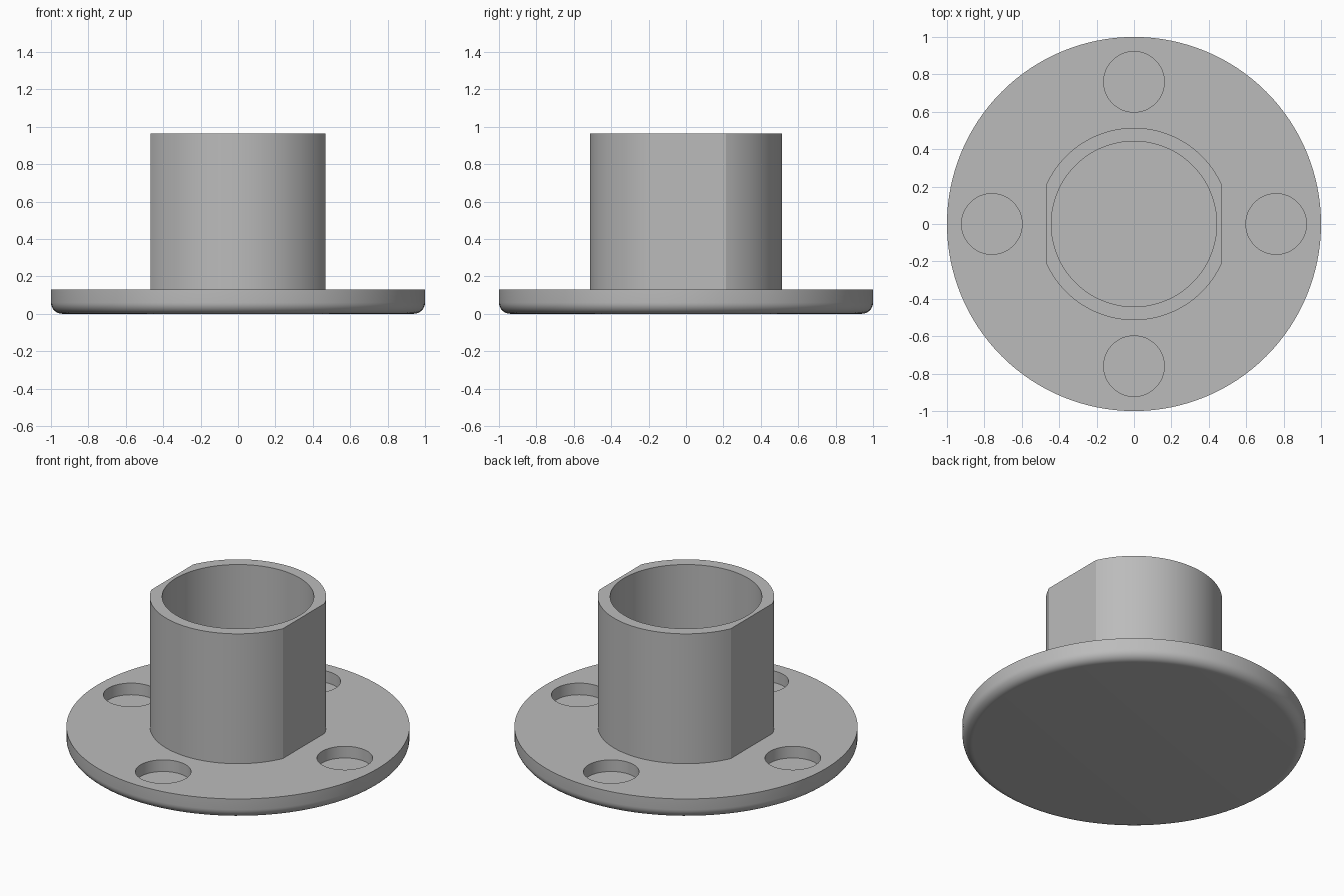
import bpy, bmesh, math

cube = bpy.data.objects.get("Cube")
if cube:
    bpy.data.objects.remove(cube, do_unlink=True)

SEGMENTS = 128
THICK, HEIGHT = 0.13, 0.965
FILLET = 0.06
BOSS_R, FLAT_X, BORE_R = 0.514, 0.468, 0.442
HOLE_R, HOLE_RING, HOLE_FLOOR = 0.162, 0.76, 0.055

grey = bpy.data.materials.new("plain grey")
grey.use_nodes = True
colour = (0.5, 0.5, 0.5, 1)
grey.diffuse_color = colour
grey.node_tree.nodes["Principled BSDF"].inputs["Base Color"].default_value = colour


def finish(name, bm):
    bmesh.ops.recalc_face_normals(bm, faces=bm.faces)
    mesh = bpy.data.meshes.new(name)
    bm.to_mesh(mesh)
    bm.free()
    mesh.materials.append(grey)
    obj = bpy.data.objects.new(name, mesh)
    bpy.context.collection.objects.link(obj)
    return obj


def prism(name, outline, bottom, top):
    bm = bmesh.new()
    face = bm.faces.new([bm.verts.new((x, y, bottom)) for x, y in outline])
    result = bmesh.ops.extrude_face_region(bm, geom=[face])
    verts = [v for v in result["geom"] if isinstance(v, bmesh.types.BMVert)]
    bmesh.ops.translate(bm, verts=verts, vec=(0, 0, top - bottom))
    return finish(name, bm)


def circle(radius, cx=0, cy=0, count=SEGMENTS):
    turns = [math.tau * i / count for i in range(count)]
    return [(cx + radius * math.cos(a), cy + radius * math.sin(a)) for a in turns]


def combine(target, other, operation):
    mod = target.modifiers.new(operation.title(), "BOOLEAN")
    mod.operation, mod.object, mod.solver = operation, other, "EXACT"
    bpy.context.view_layer.objects.active = target
    bpy.ops.object.modifier_apply(modifier=mod.name)
    bpy.data.objects.remove(other, do_unlink=True)


# Round flange with a filleted lower rim
flange = prism("flanged_socket", circle(1), 0, THICK)
bm = bmesh.new()
bm.from_mesh(flange.data)
rim = [e for e in bm.edges if all(v.co.z < 0.001 for v in e.verts)]
bmesh.ops.bevel(bm, geom=rim, offset=FILLET, segments=8, profile=0.5, affect="EDGES")
bm.to_mesh(flange.data)
bm.free()

# Upright boss with a flat on each side
corner = math.acos(FLAT_X / BOSS_R)
arc = [corner + (math.pi - 2 * corner) * i / 48 for i in range(49)]
half = [(BOSS_R * math.cos(a), BOSS_R * math.sin(a)) for a in arc]
outline = half + [(-x, -y) for x, y in half]
combine(flange, prism("boss", outline, THICK / 2, HEIGHT), "UNION")

# Round bore down to the flange face
combine(flange, prism("bore_cutter", circle(BORE_R), THICK, HEIGHT + 0.1), "DIFFERENCE")

# Four blind holes around the flange
for i in range(4):
    a = math.tau * i / 4
    hole = circle(HOLE_R, HOLE_RING * math.cos(a), HOLE_RING * math.sin(a), 64)
    combine(flange, prism("hole_cutter", hole, HOLE_FLOOR, THICK + 0.1), "DIFFERENCE")

# Smooth curved walls, crisp edges
bpy.ops.object.select_all(action="DESELECT")
flange.select_set(True)
bpy.context.view_layer.objects.active = flange
bpy.ops.object.shade_smooth_by_angle(angle=math.radians(20))
